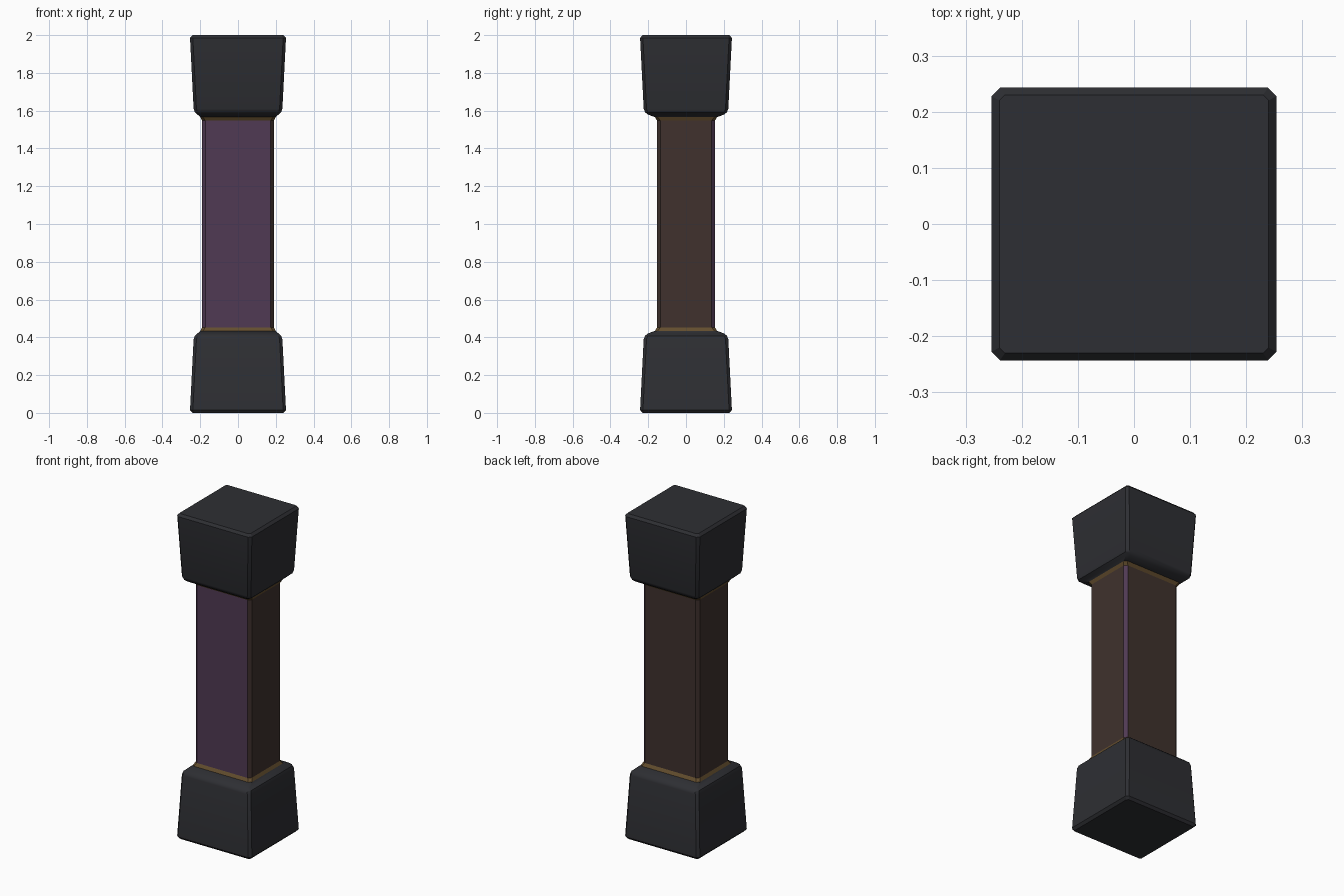
import bpy, bmesh
from mathutils import Vector

if "Cube" in bpy.data.objects:
    bpy.data.objects.remove(bpy.data.objects["Cube"])


def material(name, rgb):
    m = bpy.data.materials.new(name)
    m.diffuse_color = (*rgb, 1.0)
    m.use_nodes = True
    m.node_tree.nodes["Principled BSDF"].inputs["Base Color"].default_value = m.diffuse_color
    return m


DARK = material("dark_grey", (0.027, 0.028, 0.033))
BROWN = material("brown", (0.050, 0.031, 0.026))
PURPLE = material("purple", (0.080, 0.042, 0.088))
GOLD = material("gold", (0.125, 0.075, 0.027))


def ring(bm, hx, hy, c, z):
    """Rectangle with chamfered corners, counter-clockwise from the front edge."""
    pts = [(-hx + c, -hy), (hx - c, -hy), (hx, -hy + c), (hx, hy - c),
           (hx - c, hy), (-hx + c, hy), (-hx, hy - c), (-hx, -hy + c)]
    return [bm.verts.new((x, y, z)) for x, y in pts]


def loft(name, sections, mats, flip=False, cap=True):
    """Join chamfered rectangles (half x, half y, chamfer, z); flip mirrors about z = 1."""
    bm = bmesh.new()
    rings = [ring(bm, *s) for s in sections]
    for a, b in zip(rings, rings[1:]):
        for i in range(8):
            j = (i + 1) % 8
            bm.faces.new((a[i], a[j], b[j], b[i]))
    if cap:
        bm.faces.new(rings[0][::-1])
        bm.faces.new(rings[-1])
    if flip:
        for v in bm.verts:
            v.co.z = 2 - v.co.z
        bmesh.ops.reverse_faces(bm, faces=bm.faces[:])
    bm.normal_update()
    me = bpy.data.meshes.new(name)
    # Purple goes on the front and on two opposite corner chamfers
    if len(mats) > 1:
        for f in bm.faces:
            n = f.normal
            front = n.y < -0.9
            corner = abs(n.x) > 0.3 and abs(n.y) > 0.3 and n.x * n.y > 0
            f.material_index = 1 if front or corner else 0
    bm.to_mesh(me)
    bm.free()
    for m in mats:
        me.materials.append(m)
    ob = bpy.data.objects.new(name, me)
    bpy.context.collection.objects.link(ob)
    bpy.ops.object.select_all(action='DESELECT')
    ob.select_set(True)
    bpy.context.view_layer.objects.active = ob
    bpy.ops.object.shade_smooth_by_angle(angle=0.52)
    return ob


# Middle shaft
loft("shaft", [(0.19, 0.153, 0.017, 0.43), (0.19, 0.153, 0.017, 1.57)],
     [BROWN, PURPLE])

# Tapered end blocks and sloping trim, mirrored top and bottom
block = [(0.240, 0.230, 0.010, 0.0), (0.254, 0.243, 0.015, 0.015),
         (0.235, 0.224, 0.015, 0.39), (0.229, 0.217, 0.015, 0.408),
         (0.215, 0.203, 0.015, 0.420), (0.200, 0.165, 0.015, 0.434)]
trim = [(0.200, 0.165, 0.015, 0.434), (0.190, 0.153, 0.017, 0.453)]
for side, flip in (("bottom", False), ("top", True)):
    loft(side + "_block", block, [DARK], flip)
    loft(side + "_trim", trim, [GOLD], flip, cap=False)
